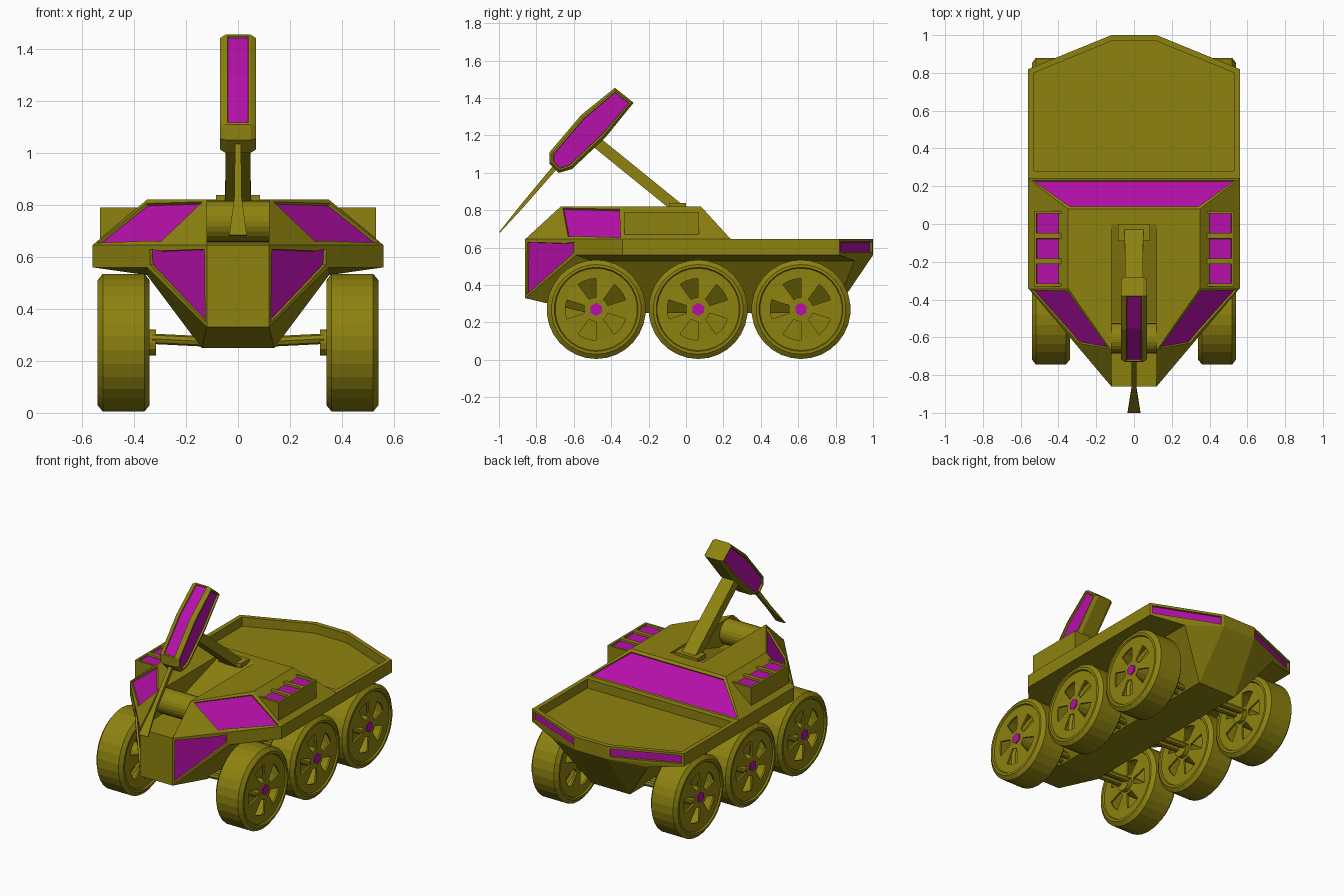
import bpy, bmesh, math
from mathutils import Vector, Matrix

if "Cube" in bpy.data.objects:
    bpy.data.objects.remove(bpy.data.objects["Cube"])


def material(name, rgb):
    m = bpy.data.materials.new(name)
    m.use_nodes = True
    m.diffuse_color = (*rgb, 1)
    m.node_tree.nodes["Principled BSDF"].inputs["Base Color"].default_value = (*rgb, 1)
    return m


OLIVE = material("olive paint", (0.27, 0.225, 0.005))
MAGENTA = material("magenta glass", (0.47, 0.005, 0.40))


def finish(name, bm, main=OLIVE):
    bmesh.ops.recalc_face_normals(bm, faces=bm.faces)
    mesh = bpy.data.meshes.new(name)
    bm.to_mesh(mesh)
    bm.free()
    mesh.materials.append(main)
    mesh.materials.append(MAGENTA)
    ob = bpy.data.objects.new(name, mesh)
    bpy.context.scene.collection.objects.link(ob)
    return ob


def recess(bm, faces, margin, depth=0.012):
    """Frame each face, then sink it and paint it as glass."""
    for thick, d in ((margin, 0), (0.002, -depth)):
        ring = bmesh.ops.inset_individual(bm, faces=faces, thickness=thick, depth=d)["faces"]
        for f in ring:
            f.material_index = 0
    for f in faces:
        f.material_index = 1


def cylinder(name, a, b, r, sides, mat=OLIVE):
    a, b = Vector(a), Vector(b)
    bm = bmesh.new()
    turn = (b - a).to_track_quat('Z', 'Y').to_matrix().to_4x4()
    bmesh.ops.create_cone(bm, cap_ends=True, segments=sides, radius1=r, radius2=r,
                          depth=(b - a).length, matrix=Matrix.Translation((a + b) / 2) @ turn)
    return finish(name, bm, mat)


def box(lo, hi):
    bm = bmesh.new()
    lo, hi = Vector(lo), Vector(hi)
    bmesh.ops.create_cube(bm, matrix=Matrix.Translation((lo + hi) / 2) @ Matrix.Diagonal((*(hi - lo), 1)))
    return bm


def beam(name, stations):
    """Rectangular bar in the centre plane; stations are y, z, half width, half thickness."""
    bm = bmesh.new()
    along = Vector((0, stations[-1][0] - stations[0][0], stations[-1][1] - stations[0][1])).normalized()
    n = along.cross(Vector((1, 0, 0)))
    rings = [[bm.verts.new(Vector((sx * w, y, z)) + n * t * sn)
              for sx, sn in ((-1, -1), (1, -1), (1, 1), (-1, 1))] for y, z, w, t in stations]
    for a, b in zip(rings, rings[1:]):
        for i in range(4):
            bm.faces.new((a[i], a[i - 1], b[i - 1], b[i]))
    bm.faces.new(rings[0])
    bm.faces.new(rings[-1])
    return finish(name, bm)


# Hull, cabin and cargo bed: named corners of the left half
BELT, ROOF, SILL, FLOOR = 0.645, 0.82, 0.56, 0.585
P = {
    "nose_t": (.12, -.86, BELT), "nose_b": (.12, -.86, .33), "brow": (.30, -.647, BELT),
    "mid_t": (.35, -.588, BELT), "mid_b": (.35, -.588, SILL),
    "side_t": (.56, -.34, BELT), "side_b": (.56, -.34, SILL),
    "rear_t": (.56, .82, BELT), "rear_b": (.56, .82, SILL),
    "tail_t": (.12, 1, BELT), "tail_b": (.12, 1, SILL),
    "keel_f": (.14, -.52, .25), "keel_r": (.14, .79, .25),
    "hip_f": (.35, -.5, .53), "hip_r": (.35, .9, .53),
    "cab_r": (.56, .24, BELT), "roof_f": (.12, -.67, ROOF),
    "roof_s": (.35, -.34, ROOF), "roof_r": (.35, .08, ROOF),
    "slot_r": (.12, 0, ROOF), "slot_g": (.12, -.52, .66),
    "bed_f": (.53, .28, BELT), "bed_s": (.53, .80, BELT), "bed_r": (.12, .968, BELT),
    "low_f": (.53, .28, FLOOR), "low_s": (.53, .80, FLOOR), "low_r": (.12, .968, FLOOR),
}
SIDE_FACES = ["mid_b side_b side_t mid_t", "side_b rear_b rear_t cab_r side_t",
              "mid_b hip_f hip_r rear_b side_b", "rear_b hip_r tail_b",
              "keel_f keel_r hip_r hip_f", "nose_b keel_f hip_f", "nose_b hip_f mid_b",
              "tail_b hip_r keel_r", "cab_r bed_f bed_s rear_t", "rear_t bed_s bed_r tail_t",
              "bed_f low_f low_s bed_s", "bed_s low_s low_r bed_r", "nose_t brow roof_f",
              "side_t cab_r roof_r roof_s", "roof_f roof_s roof_r slot_r",
              "nose_t roof_f slot_r slot_g"]
SIDE_WINDOWS = ["nose_b mid_b mid_t brow nose_t", "rear_b tail_b tail_t rear_t",
                "brow mid_t side_t roof_s roof_f"]
CENTRE_FACES = ["nose_t nose_b", "nose_b keel_f", "keel_f keel_r", "keel_r tail_b",
                "tail_b tail_t", "tail_t bed_r", "cab_r bed_f", "bed_r low_r", "bed_f low_f",
                "low_f low_s low_r", "slot_r roof_r", "nose_t slot_g", "slot_g slot_r"]
CENTRE_WINDOWS = ["cab_r roof_r"]

bm = bmesh.new()
left = {k: bm.verts.new(p) for k, p in P.items()}
right = {k: bm.verts.new((-p[0], p[1], p[2])) for k, p in P.items()}
glass = []
for names in SIDE_FACES + SIDE_WINDOWS:
    for side in (left, right):
        f = bm.faces.new([side[k] for k in names.split()])
        if names in SIDE_WINDOWS:
            glass.append(f)
for names in CENTRE_FACES + CENTRE_WINDOWS:
    ks = names.split()
    f = bm.faces.new([left[k] for k in ks] + [right[k] for k in reversed(ks)])
    if names in CENTRE_WINDOWS:
        glass.append(f)
bmesh.ops.recalc_face_normals(bm, faces=bm.faces)
recess(bm, glass, 0.022)
finish("hull", bm)

# Vent boxes with three sunken panels each
for s, label in ((1, "left"), (-1, "right")):
    bm = box((min(.37 * s, .53 * s), -.33, .65), (max(.37 * s, .53 * s), .07, .79))
    for y in (-.197, -.063):
        bmesh.ops.bisect_plane(bm, geom=bm.verts[:] + bm.edges[:] + bm.faces[:],
                               plane_co=(0, y, 0), plane_no=(0, 1, 0))
    recess(bm, [f for f in bm.faces if f.normal.z > .9], 0.02)
    finish(label + "_vent_box", bm)

# Wheels: one lathed skin with five openings in each face
SEGS = 30
HALF = [(.095, .03), (.095, .065), (.09, .165), (.09, .22), (.1, .225), (.1, .24), (.08, .265)]
PROFILE = HALF + [(-u, r) for u, r in reversed(HALF)]


def wheel(name, s, y):
    centre = Vector((s * .44, y, .27))
    bm = bmesh.new()
    rings = []
    for u, r in PROFILE:
        ring = []
        for i in range(SEGS):
            a = math.tau * (i - 1.5) / SEGS
            ring.append(bm.verts.new(centre + Vector((s * u, -s * r * math.cos(a), r * math.sin(a)))))
        rings.append(ring)
    for j, (a, b) in enumerate(zip(rings, rings[1:])):
        for i in range(SEGS):
            opening = j in (1, len(rings) - 3) and i % 6 < 3
            if not opening:
                k = (i + 1) % SEGS
                bm.faces.new((a[i], a[k], b[k], b[i]))
    bm.faces.new(rings[0])
    bm.faces.new(rings[-1])
    ob = finish(name, bm)
    mod = ob.modifiers.new("thickness", 'SOLIDIFY')
    mod.thickness = 0.012
    mod.offset = -1
    x = lambda u: (s * u, y, .27)
    cylinder(name + "_hub", x(.36), x(.53), .06, 12)
    cylinder(name + "_cap", x(.52), x(.541), .035, 6, MAGENTA)
    cylinder(name + "_bearing", x(.315), x(.35), .05, 12)
    for d in (-.03, .03):
        cylinder(name + "_strut", (s * .33, y + d, .285), (s * .13, y + d, .275), .02, 8)


for s, label in ((1, "left"), (-1, "right")):
    for row, y in (("front", -.48), ("middle", .065), ("rear", .615)):
        wheel(f"{label}_{row}_wheel", s, y)

# Crane: drum, mount, arm, head and blade
cylinder("drum", (-.12, -.605, .737), (.12, -.605, .737), .08, 24)
finish("crane_mount", box((-.085, -.09, .81), (.085, .0, .838)))
beam("crane_arm", [(-.03, .80, .05, .03), (-.48, 1.165, .045, .03)])
beam("blade", [(-.67, 1.065, .012, .014), (-.87, .83, .013, .01), (-.997, .682, .034, .003)])

OUTLINE = [(-.38, 1.455), (-.28, 1.375), (-.43, 1.19), (-.61, 1.02),
           (-.68, 1.0), (-.73, 1.05), (-.73, 1.11), (-.56, 1.31)]
bm = bmesh.new()
a, b = ([bm.verts.new((x, y, z)) for y, z in OUTLINE] for x in (-.048, .048))
caps = [bm.faces.new(a), bm.faces.new(b)]
walls = [bm.faces.new((a[i - 1], a[i], b[i], b[i - 1])) for i in range(len(a))]
bmesh.ops.recalc_face_normals(bm, faces=bm.faces)
front = [walls[0], walls[-1]]
bmesh.ops.inset_individual(bm, faces=caps, thickness=.014, depth=.022)
recess(bm, caps, .01)
for t, d in ((.008, 0), (.002, -.008)):
    bmesh.ops.inset_region(bm, faces=front, thickness=t, depth=d, use_even_offset=True)
for f in front:
    f.material_index = 1
finish("crane_head", bm)
